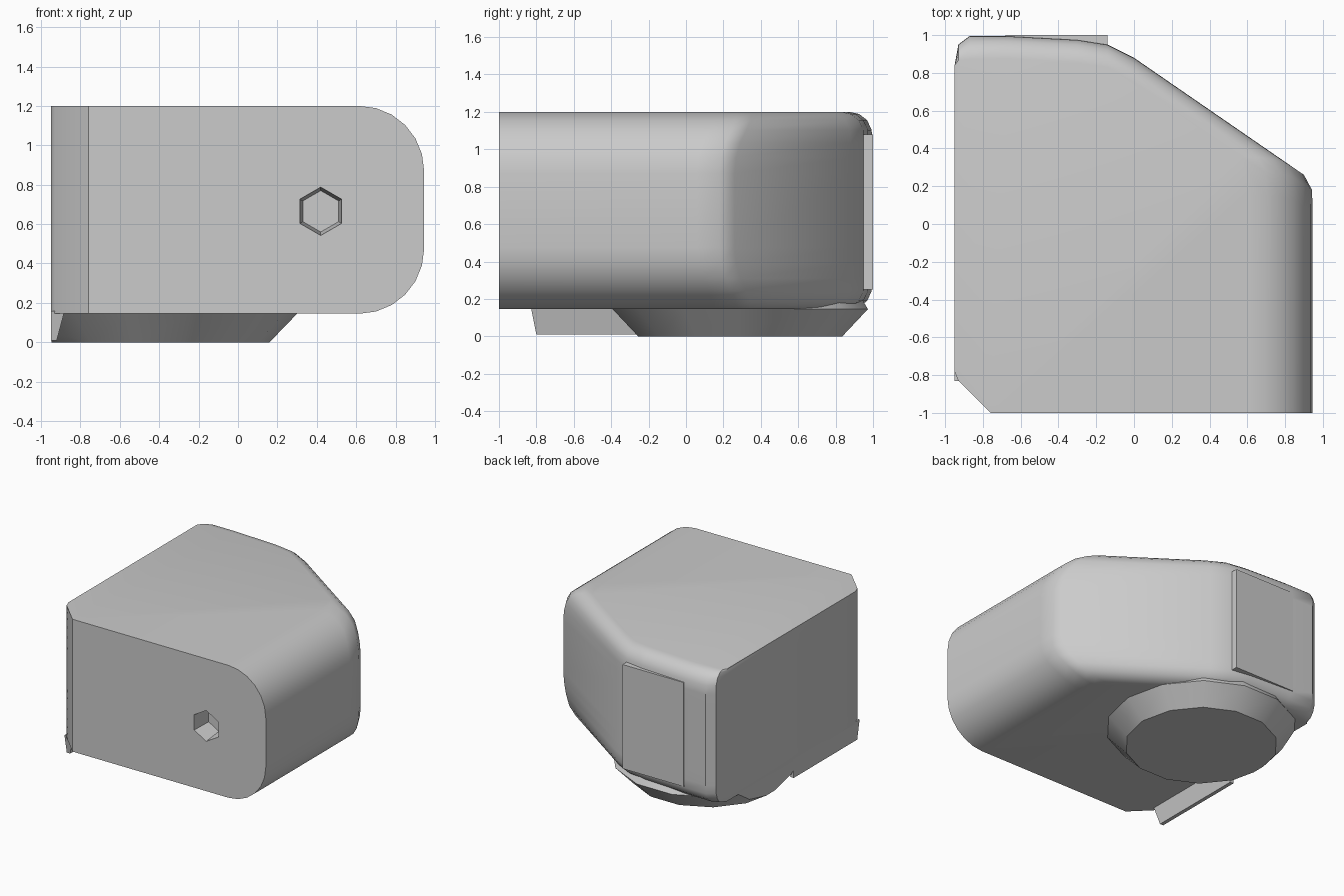
import bpy, bmesh, math
from mathutils import Matrix, Vector

if "Cube" in bpy.data.objects:
    bpy.data.objects.remove(bpy.data.objects["Cube"])

grey = bpy.data.materials.new("plain grey")
grey.use_nodes = True
GREY = (0.6, 0.6, 0.6, 1)
grey.diffuse_color = GREY
grey.node_tree.nodes["Principled BSDF"].inputs["Base Color"].default_value = GREY


def finish(bm, name):
    bmesh.ops.recalc_face_normals(bm, faces=bm.faces[:])
    mesh = bpy.data.meshes.new(name)
    bm.to_mesh(mesh)
    bm.free()
    mesh.materials.append(grey)
    obj = bpy.data.objects.new(name, mesh)
    bpy.context.collection.objects.link(obj)
    return obj


def activate(obj):
    bpy.ops.object.select_all(action='DESELECT')
    obj.select_set(True)
    bpy.context.view_layer.objects.active = obj


def smooth(obj, angle=35):
    activate(obj)
    bpy.ops.object.shade_smooth_by_angle(angle=math.radians(angle))


def loft(rings, name):
    bm = bmesh.new()
    loops = [[bm.verts.new(p) for p in ring] for ring in rings]
    n = len(loops[0])
    for a, b in zip(loops, loops[1:]):
        for i in range(n):
            j = (i + 1) % n
            bm.faces.new((a[i], a[j], b[j], b[i]))
    bm.faces.new(loops[0][::-1])
    bm.faces.new(loops[-1])
    return finish(bm, name)


def box(name, lo, hi):
    return loft([[(lo[0], lo[1], z), (hi[0], lo[1], z), (hi[0], hi[1], z), (lo[0], hi[1], z)]
                 for z in (lo[2], hi[2])], name)


def cut_hole(obj, centre, radius, depth, sides, direction, taper=0.75):
    """Tapered blind hole whose mouth is at centre, running along direction."""
    d = Vector(direction)
    bm = bmesh.new()
    bmesh.ops.create_cone(bm, cap_ends=True, segments=sides, radius1=radius,
                          radius2=radius * taper, depth=depth * 2)
    turn = d.to_track_quat('Z', 'Y').to_matrix().to_4x4()
    bm.transform(Matrix.Translation(centre) @ turn)
    cutter = finish(bm, "hole_cutter")
    cutter.hide_render = True
    mod = obj.modifiers.new("hole", 'BOOLEAN')
    mod.operation = 'DIFFERENCE'
    mod.solver = 'EXACT'
    mod.object = cutter
    activate(obj)
    bpy.ops.object.modifier_apply(modifier=mod.name)
    bpy.data.objects.remove(cutter)


# Housing: plan outline lofted upward, rounded on one side and along the rear
BOTTOM, TOP, SIDE, ROUND, REAR = 0.145, 1.2, 0.945, 0.33, 0.12


def outline(z):
    off = min(z - BOTTOM, TOP - z)
    h = max(0, ROUND - off)
    xr = SIDE - ROUND + math.sqrt(max(0, ROUND ** 2 - h * h))
    h = max(0, REAR - off)
    b = REAR - math.sqrt(max(0, REAR ** 2 - h * h))

    def slant(x):
        return 0.88 - 0.689 * x - 1.1 * b

    pts = [(-0.95, -0.78), (-0.93, -0.83), (-0.76, -1), (xr, -1),
           (xr, slant(xr) - 0.17), (xr - 0.002, slant(xr) - 0.05),
           (xr - 0.045, slant(xr - 0.045)), (0, slant(0)),
           (-0.14, 0.95 - b), (-0.3, 0.975 - b), (-0.67, 0.995 - b),
           (-0.87, 0.995 - b), (-0.93, 0.95 - b * 0.7), (-0.95, 0.84)]
    return [(x, y, z) for x, y in pts]


STEPS = 6
rises = [ROUND * (1 - math.cos(math.pi / 2 * i / STEPS)) for i in range(STEPS + 1)]
levels = [BOTTOM + r for r in rises] + [TOP - r for r in reversed(rises)]
housing = loft([outline(z) for z in levels], "housing")
cut_hole(housing, (0.42, -1, 0.665), 0.14, 0.16, 6, (0, 1, 0))
smooth(housing)

# Round foot, sliced flush with the flat side of the housing
CX, CY, SIDES = -0.4, 0.29, 14


def circle(r, z):
    return [(CX + r * math.cos(math.tau * i / SIDES), CY + r * math.sin(math.tau * i / SIDES), z)
            for i in range(SIDES)]


foot = loft([circle(0.56, 0), circle(0.7, 0.145), circle(0.62, 0.28)], "round_foot")
bm = bmesh.new()
bm.from_mesh(foot.data)
cut = bmesh.ops.bisect_plane(bm, geom=bm.verts[:] + bm.edges[:] + bm.faces[:],
                             plane_co=(-0.948, 0, 0), plane_no=(-1, 0, 0), clear_outer=True)
bmesh.ops.holes_fill(bm, edges=[e for e in bm.edges if e.is_boundary], sides=0)
bmesh.ops.recalc_face_normals(bm, faces=bm.faces[:])
bm.to_mesh(foot.data)
bm.free()
cut_hole(foot, (CX, CY, 0), 0.11, 0.13, 6, (0, 0, 1))
for k in range(5):
    a = math.tau * k / 5 + 0.3
    cut_hole(foot, (CX + 0.19 * math.cos(a), CY + 0.19 * math.sin(a), 0), 0.016, 0.05, 5, (0, 0, 1))
smooth(foot)

# Cover plate on the rear and thin rail under the flat side
box("rear_plate", (-0.68, 0.93, 0.25), (-0.14, 1.0, 1.08))
loft([[(-0.95, -0.8, 0.01), (-0.92, -0.8, 0.01), (-0.92, 0, 0.01), (-0.95, 0, 0.01)],
      [(-0.95, -0.83, 0.16), (-0.88, -0.83, 0.16), (-0.88, 0, 0.16), (-0.95, 0, 0.16)]], "side_rail")
